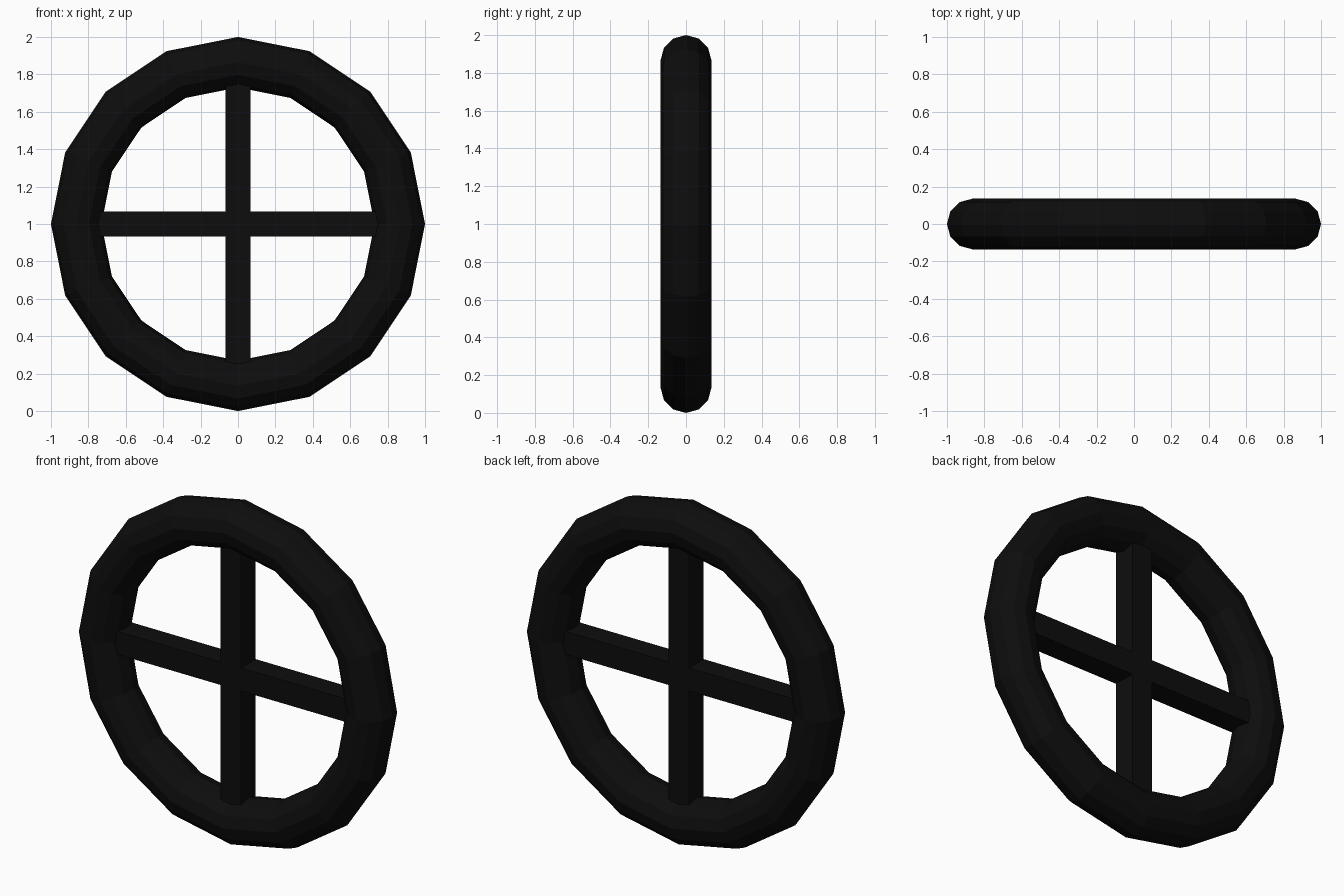
import bpy
from math import pi

cube = bpy.data.objects.get("Cube")
if cube:
    bpy.data.objects.remove(cube, do_unlink=True)

MAJOR, MINOR, BAR = 0.865, 0.135, 0.135

# Single near-black colour
black = bpy.data.materials.new("matte_black")
black.use_nodes = True
colour = (0.004, 0.004, 0.004, 1)
black.diffuse_color = colour
black.node_tree.nodes["Principled BSDF"].inputs["Base Color"].default_value = colour


def finish(name):
    obj = bpy.context.object
    obj.name = obj.data.name = name
    obj.data.materials.clear()
    obj.data.materials.append(black)
    return obj


# Faceted outer ring, standing upright
bpy.ops.mesh.primitive_torus_add(
    major_segments=16, minor_segments=12, major_radius=MAJOR,
    minor_radius=MINOR, location=(0, 0, 1), rotation=(pi / 2, 0, 0))
finish("wheel_rim")
bpy.ops.object.transform_apply(location=False, rotation=True, scale=False)

# Two square crossing bars that end inside the ring
for name, size in (("horizontal_spoke", (2 * MAJOR, BAR, BAR)),
                   ("vertical_spoke", (BAR, BAR, 2 * MAJOR))):
    bpy.ops.mesh.primitive_cube_add(size=1, location=(0, 0, 1))
    finish(name).scale = size
    bpy.ops.object.transform_apply(location=False, rotation=False, scale=True)
